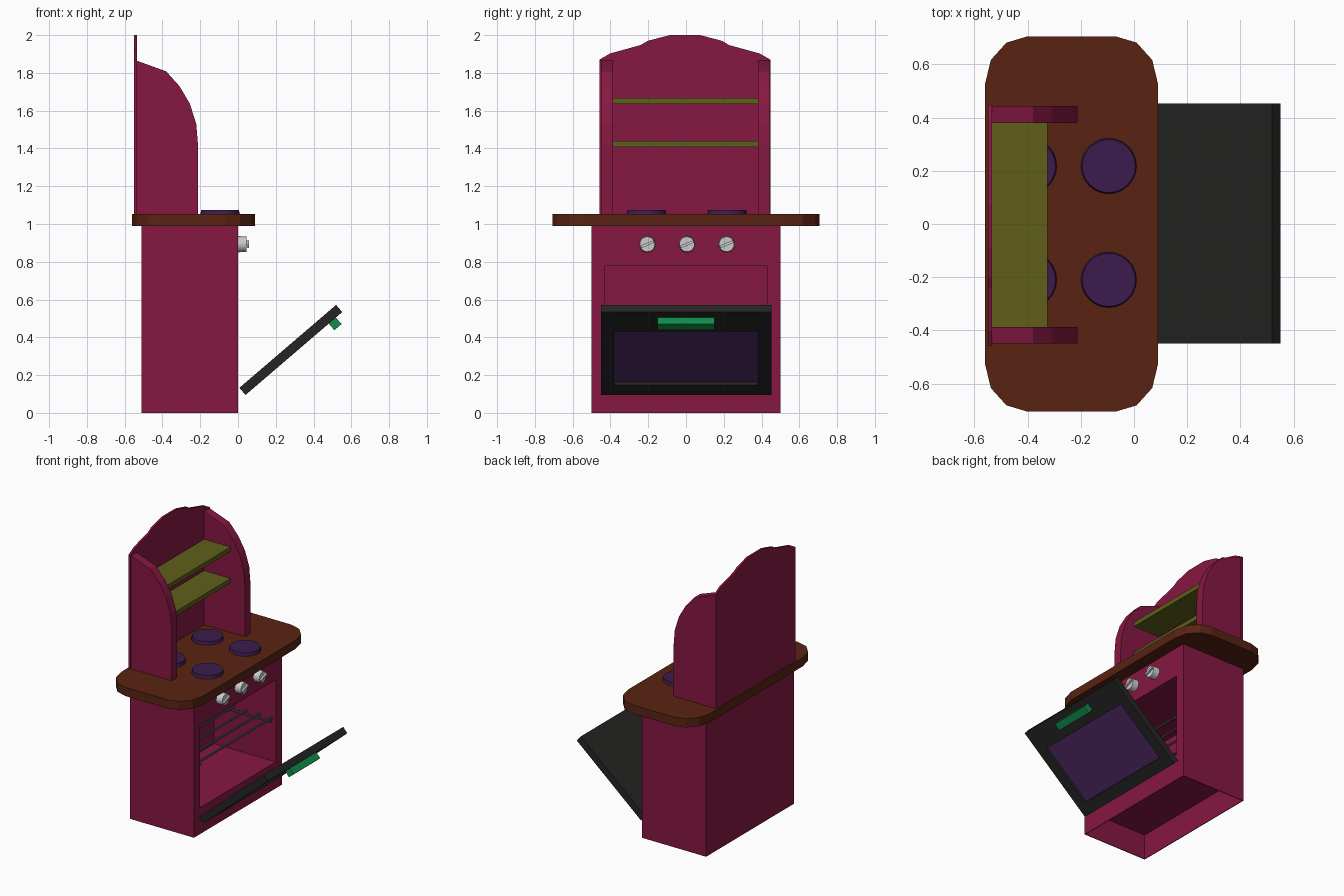
import bpy, bmesh, math
from mathutils import Matrix, Vector

if "Cube" in bpy.data.objects:
    bpy.data.objects.remove(bpy.data.objects["Cube"])

def material(name, rgb):
    m = bpy.data.materials.new(name)
    m.diffuse_color = (*rgb, 1)
    m.use_nodes = True
    m.node_tree.nodes["Principled BSDF"].inputs["Base Color"].default_value = m.diffuse_color
    return m

RED = material("crimson_paint", (0.24, 0.009, 0.054))
BROWN = material("brown_wood", (0.098, 0.017, 0.006))
OLIVE = material("olive_paint", (0.114, 0.114, 0.010))
PLUM = material("plum", (0.045, 0.012, 0.075))
GLASS = material("purple_glass", (0.07, 0.021, 0.114))
BLACK = material("charcoal", (0.018, 0.018, 0.017))
GREEN = material("green", (0.005, 0.262, 0.07))
STEEL = material("dark_steel", (0.1, 0.1, 0.1))

def finish(name, bm, mat=None, matrix=None):
    bmesh.ops.recalc_face_normals(bm, faces=bm.faces)
    me = bpy.data.meshes.new(name)
    bm.to_mesh(me)
    bm.free()
    ob = bpy.data.objects.new(name, me)
    bpy.context.collection.objects.link(ob)
    if mat:
        me.materials.append(mat)
    if matrix:
        ob.matrix_world = matrix
    return ob

def box(name, lo, hi, mat=None, matrix=None):
    bm = bmesh.new()
    bmesh.ops.create_cube(bm, size=1)
    lo, hi = Vector(lo), Vector(hi)
    for v in bm.verts:
        v.co = (lo + hi) / 2 + v.co * (hi - lo)
    return finish(name, bm, mat, matrix)

def prism(name, points, offset, mat):
    """Extrude a flat polygon along an offset vector."""
    bm = bmesh.new()
    face = bm.faces.new([bm.verts.new(p) for p in points])
    ext = bmesh.ops.extrude_face_region(bm, geom=[face])
    bmesh.ops.translate(bm, vec=offset,
                        verts=[g for g in ext["geom"] if isinstance(g, bmesh.types.BMVert)])
    return finish(name, bm, mat)

def cylinder(name, r1, r2, depth, segs, mat, matrix):
    bm = bmesh.new()
    bmesh.ops.create_cone(bm, cap_ends=True, segments=segs, radius1=r1, radius2=r2, depth=depth)
    ob = finish(name, bm, mat, matrix)
    bpy.context.view_layer.objects.active = ob
    ob.select_set(True)
    bpy.ops.object.shade_smooth_by_angle(angle=math.radians(35))
    ob.select_set(False)
    return ob

def cut(ob, lo, hi):
    cutter = box(ob.name + "_cutter", lo, hi)
    cutter.hide_render = True
    mod = ob.modifiers.new("cut", "BOOLEAN")
    mod.object, mod.operation, mod.solver = cutter, "DIFFERENCE", "EXACT"
    bpy.context.view_layer.objects.active = ob
    bpy.ops.object.modifier_apply(modifier=mod.name)
    bpy.data.objects.remove(cutter)

# Cabinet: oven cavity in front, hollow plinth below
cabinet = box("cabinet", (-0.51, -0.5, 0), (0, 0.5, 1.0), RED)
cut(cabinet, (-0.49, -0.43, 0.19), (0.1, 0.43, 0.78))
cut(cabinet, (-0.505, -0.495, -0.1), (-0.005, 0.495, 0.18))

# Countertop with faceted rounded corners
pts = []
for sx, sy, start in ((1, 1, 0), (-1, 1, 90), (-1, -1, 180), (1, -1, 270)):
    for i in range(4):
        a = math.radians(start + 30 * i)
        pts.append((-0.235 + sx * 0.165 + 0.16 * math.cos(a),
                    sy * 0.528 + 0.178 * math.sin(a), 0.99))
prism("countertop", pts, (0, 0, 0.062), BROWN)

# Hutch: shaped back, two curved sides, two shelves
half = [(0.453, 1.05), (0.453, 1.87), (0.395, 1.903), (0.235, 1.947), (0.195, 1.97), (0.08, 2.0)]
outline = half + [(-y, z) for y, z in reversed(half)]
prism("hutch_back", [(-0.55, y - 0.006, z) for y, z in outline], (0.015, 0, 0), RED)
side = [(-0.537, 1.05), (-0.537, 1.865), (-0.38, 1.808), (-0.31, 1.73), (-0.255, 1.637),
        (-0.221, 1.53), (-0.212, 1.42), (-0.212, 1.05)]
for label, y in (("near", -0.45), ("far", 0.38)):
    prism("hutch_side_" + label, [(x, y, z) for x, z in side], (0, 0.063, 0), RED)
for label, z in (("lower", 1.408), ("upper", 1.634)):
    box("shelf_" + label, (-0.536, -0.39, z), (-0.325, 0.383, z + 0.032), OLIVE)

# Four hot plates
for x in (-0.095, -0.395):
    for y in (-0.21, 0.218):
        cylinder("hot_plate", 0.105, 0.1, 0.024, 24, PLUM, Matrix.Translation((x, y, 1.063)))

# Knobs with a slanted grip
for y in (-0.205, 0.005, 0.215):
    at = Matrix.Translation((0, y, 0.893))
    cylinder("knob", 0.043, 0.04, 0.046, 20, None,
             at @ Matrix.Translation((0.023, 0, 0)) @ Matrix.Rotation(math.pi / 2, 4, "Y"))
    box("knob_grip", (0.04, -0.037, -0.007), (0.058, 0.037, 0.007), None,
        at @ Matrix.Rotation(math.radians(22), 4, "X"))

# Oven rack
def rod(a, b):
    a, b = Vector(a), Vector(b)
    cylinder("rack_rod", 0.008, 0.008, (b - a).length, 8, STEEL,
             Matrix.Translation((a + b) / 2) @ (b - a).to_track_quat("Z", "Y").to_matrix().to_4x4())

for i in range(5):
    x = -0.03 - 0.1 * i
    rod((x, -0.43, 0.5), (x, 0.43, 0.5))
for y in (-0.4, 0.4):
    rod((-0.48, y, 0.486), (-0.015, y, 0.486))

# Open door: local x runs up the door, local z points inward
hinge = Matrix.Translation((0.04, 0, 0.095)) @ Matrix.Rotation(math.radians(-40.6), 4, "Y")
door = box("oven_door", (0, -0.45, 0), (0.674, 0.453, 0.05), BLACK)
cut(door, (0.08, -0.38, -0.1), (0.515, 0.38, 0.022))
door.matrix_world = hinge
box("door_window", (0.08, -0.38, 0.02), (0.515, 0.38, 0.03), GLASS, hinge)
box("door_handle", (0.58, -0.15, -0.046), (0.63, 0.15, 0.002), GREEN, hinge)
